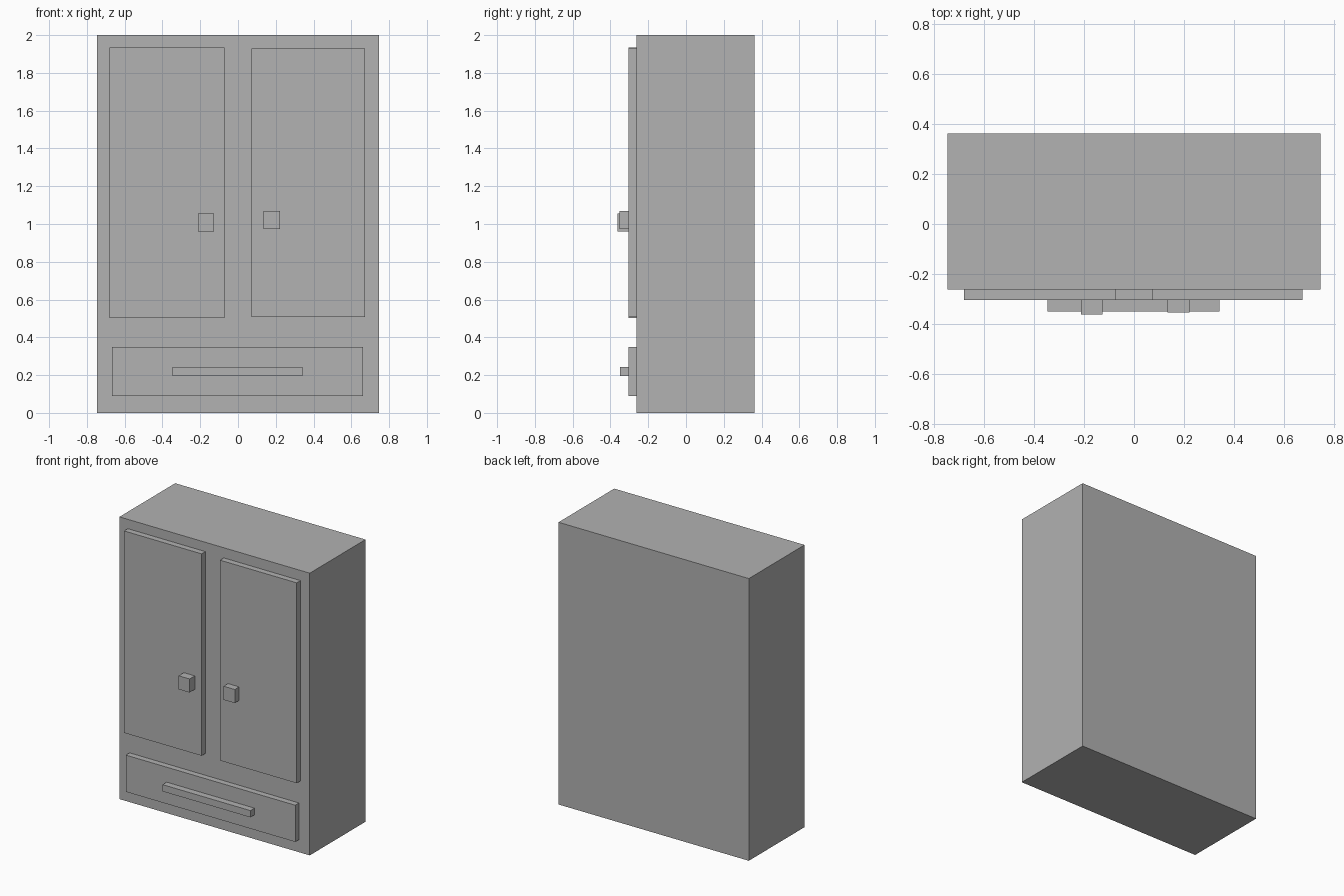
import bpy

cube = bpy.data.objects.get("Cube")
if cube:
    bpy.data.objects.remove(cube, do_unlink=True)

GREY = (0.445, 0.445, 0.445, 1)
grey = bpy.data.materials.new("plain_grey")
grey.use_nodes = True
grey.diffuse_color = GREY
grey.node_tree.nodes["Principled BSDF"].inputs["Base Color"].default_value = GREY


def box(name, x, y, z):
    """Add a box spanning the given (low, high) ranges."""
    spans = (x, y, z)
    bpy.ops.mesh.primitive_cube_add(size=1, location=[sum(s) / 2 for s in spans])
    obj = bpy.context.object
    obj.name = name
    obj.scale = [s[1] - s[0] for s in spans]
    bpy.ops.object.transform_apply(location=False, rotation=False, scale=True)
    obj.data.materials.append(grey)
    return obj


BODY_FRONT = -0.262
PANEL_FRONT = -0.304

# Cabinet body
box("cabinet_body", (-0.746, 0.746), (BODY_FRONT, 0.362), (0, 2))

# Doors and drawer front, standing proud of the body
box("right_door", (-0.68, -0.072), (PANEL_FRONT, BODY_FRONT), (0.503, 1.934))
box("left_door", (0.072, 0.673), (PANEL_FRONT, BODY_FRONT), (0.508, 1.928))
box("drawer_front", (-0.667, 0.662), (PANEL_FRONT, BODY_FRONT), (0.089, 0.349))

# Knobs and drawer handle
box("right_knob", (-0.212, -0.126), (-0.362, PANEL_FRONT), (0.959, 1.055))
box("left_knob", (0.134, 0.222), (-0.353, PANEL_FRONT), (0.974, 1.07))
box("drawer_handle", (-0.346, 0.342), (-0.35, PANEL_FRONT), (0.195, 0.243))
